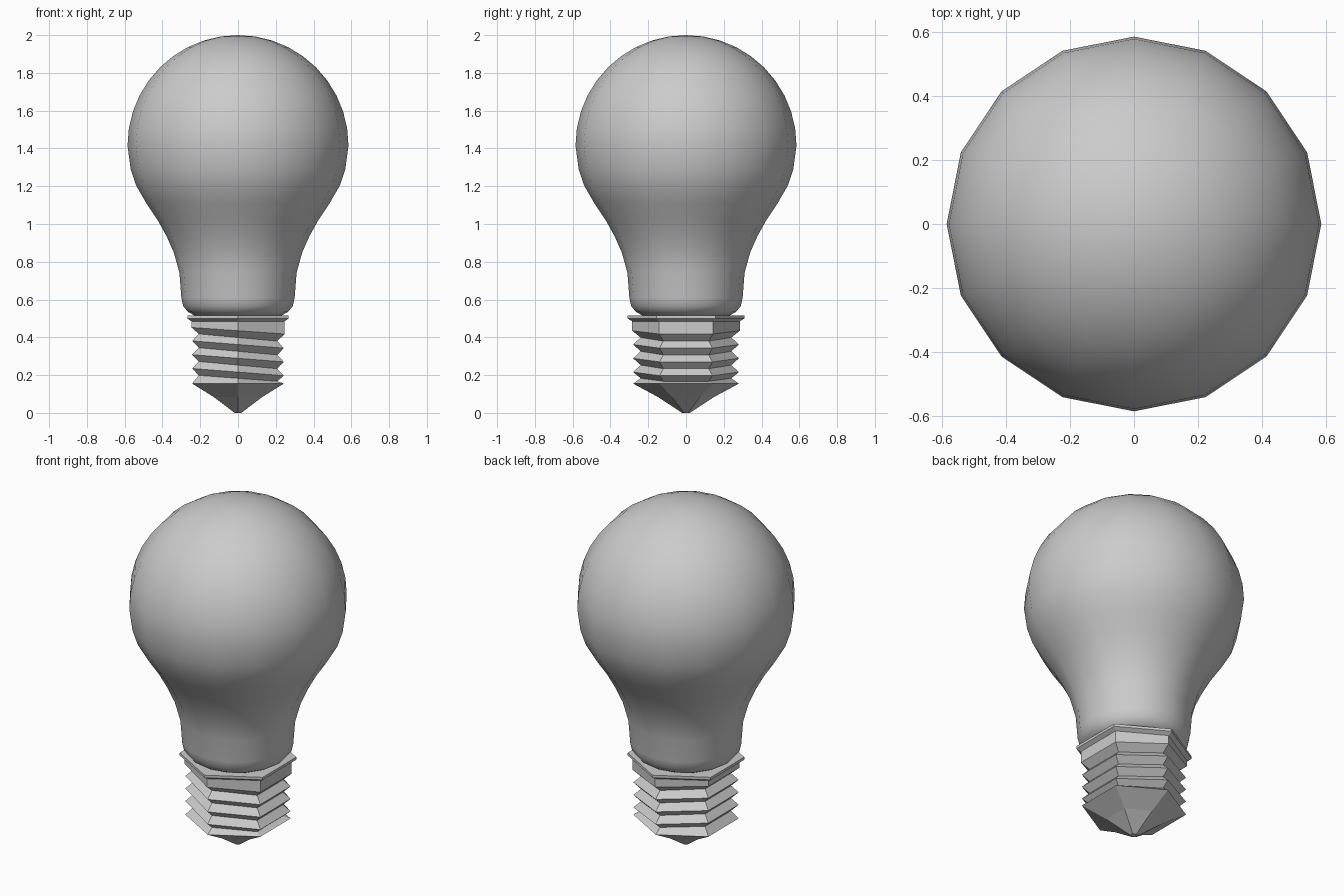
import bpy, bmesh
from math import sin, cos, pi, radians

if "Cube" in bpy.data.objects:
    bpy.data.objects.remove(bpy.data.objects["Cube"])


def lathe(name, profile, sides, start=0.0, smooth=False):
    """Revolve (radius, z, tilt) rows; tilt lowers the +x side of a row."""
    bm = bmesh.new()
    rings = []
    for r, z, tilt in profile:
        if r == 0:
            rings.append([bm.verts.new((0, 0, z))] * sides)
            continue
        ring = []
        for i in range(sides):
            a = start + 2 * pi * i / sides
            ring.append(bm.verts.new((r * cos(a), r * sin(a), z - tilt * cos(a))))
        rings.append(ring)
    for low, high in zip(rings, rings[1:]):
        for i in range(sides):
            j = (i + 1) % sides
            corners = [low[i], low[j], high[j], high[i]]
            bm.faces.new(list(dict.fromkeys(corners)))
    bmesh.ops.recalc_face_normals(bm, faces=bm.faces)
    for f in bm.faces:
        f.smooth = smooth
    mesh = bpy.data.meshes.new(name)
    bm.to_mesh(mesh)
    bm.free()
    obj = bpy.data.objects.new(name, mesh)
    bpy.context.collection.objects.link(obj)
    return obj


# Glass envelope: narrow neck flowing into a round top
neck = [(0, .515), (.23, .515), (.265, .535), (.29, .565), (.30, .61), (.31, .74),
        (.34, .85), (.378, .935), (.425, 1.02), (.485, 1.11), (.54, 1.205),
        (.568, 1.29)]
R, centre = .585, 1.415
dome = [(R * cos(radians(a)), centre + R * sin(radians(a)))
        for a in range(0, 90, 9)] + [(0, 2.0)]
lathe("glass_bulb", [(r, z, 0) for r, z in neck + dome], 16, smooth=True)

# Screw base: six-sided tip, slanted threads and collar
tip = [(0, 0, 0), (.02, 0, 0), (.15, .085, 0), (.28, .155, 0)]
threads = [(.24, .183, .018)]
for k in range(3):
    z = .216 + k * .073
    threads += [(.28, z, .022), (.24, z + .037, .022)]
collar = [(.285, .435, .02), (.285, .485, 0), (.31, .5, 0), (.31, .515, 0), (0, .515, 0)]
lathe("screw_base", tip + threads + collar, 6, start=pi / 6)
